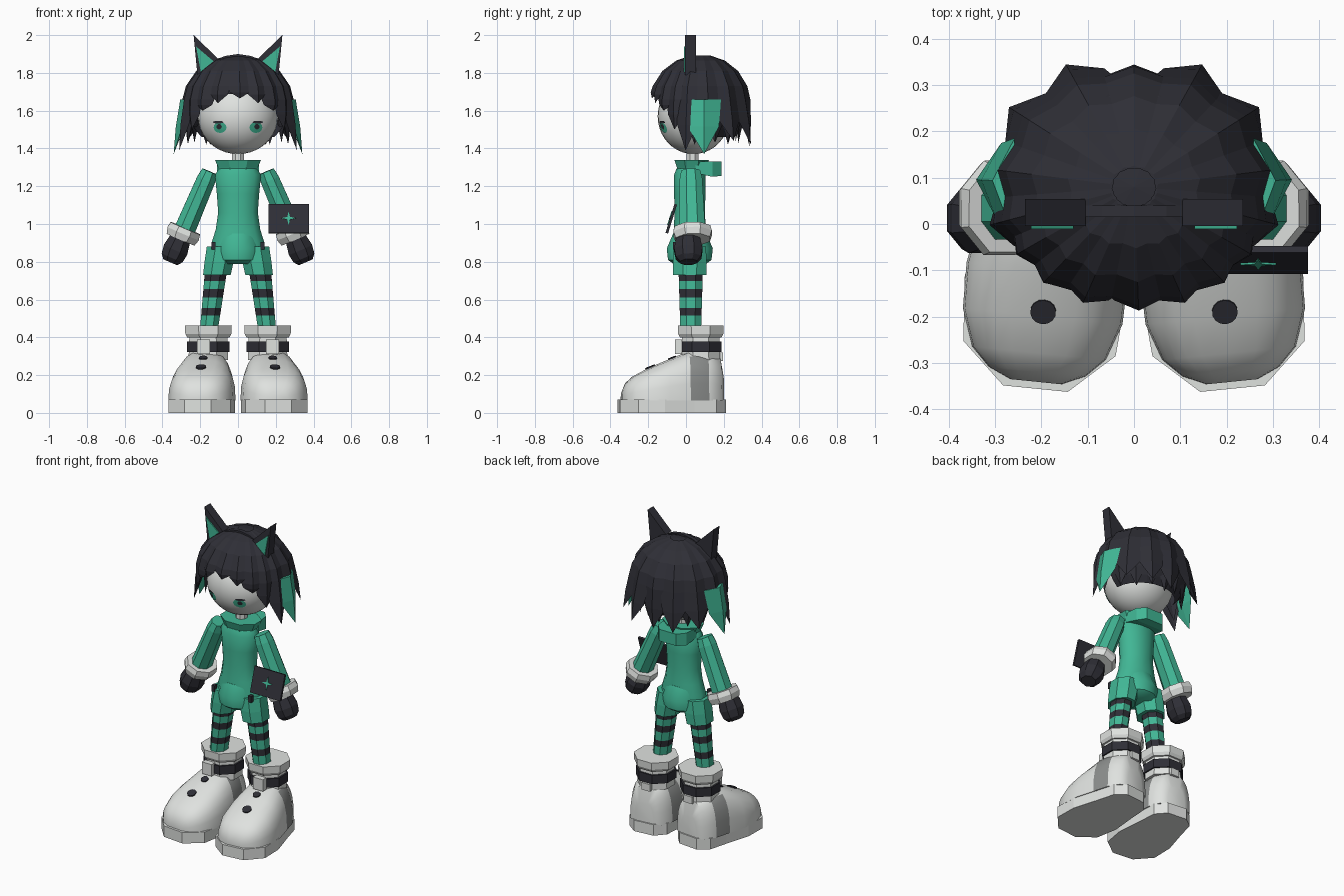
import bpy, bmesh, math
from mathutils import Vector, Matrix

cube = bpy.data.objects.get("Cube")
if cube:
    bpy.data.objects.remove(cube, do_unlink=True)


def material(name, r, g, b):
    m = bpy.data.materials.new(name)
    m.use_nodes = True
    m.diffuse_color = (r, g, b, 1)
    m.node_tree.nodes["Principled BSDF"].inputs["Base Color"].default_value = (r, g, b, 1)
    return m


DARK = material("charcoal", 0.028, 0.028, 0.037)
TEAL = material("teal", 0.053, 0.47, 0.3)
PALE = material("pale grey", 0.74, 0.76, 0.74)
GREY = material("mid grey", 0.26, 0.27, 0.265)


def finish(name, bm, mats, smooth=None, matrix=None):
    bmesh.ops.recalc_face_normals(bm, faces=bm.faces[:])
    mesh = bpy.data.meshes.new(name)
    bm.to_mesh(mesh)
    bm.free()
    for m in mats if isinstance(mats, list) else [mats]:
        mesh.materials.append(m)
    ob = bpy.data.objects.new(name, mesh)
    bpy.context.collection.objects.link(ob)
    if matrix:
        ob.matrix_world = matrix
    if smooth:
        bpy.ops.object.select_all(action="DESELECT")
        ob.select_set(True)
        bpy.context.view_layer.objects.active = ob
        bpy.ops.object.shade_smooth_by_angle(angle=math.radians(smooth))


def loft(name, rings, mats, smooth=None, matrix=None, pick=None):
    """Skin closed rings; pick(ring index, normal) chooses a material slot."""
    bm = bmesh.new()
    rows = [[bm.verts.new(p) for p in ring] for ring in rings]
    n = len(rows[0])
    for i in range(len(rows) - 1):
        for j in range(n):
            k = (j + 1) % n
            f = bm.faces.new((rows[i][j], rows[i][k], rows[i + 1][k], rows[i + 1][j]))
            if pick:
                f.normal_update()
                f.material_index = pick(i, f.normal)
    bm.faces.new(rows[0])
    bm.faces.new(rows[-1])
    bmesh.ops.remove_doubles(bm, verts=bm.verts[:], dist=0.0005)
    finish(name, bm, mats, smooth, matrix)


def ring(centre, rx, ry, n=8, axis=(0, 0, 1)):
    """Regular ring, flat sides to the front, square to the axis."""
    turn = Vector((0, 0, 1)).rotation_difference(Vector(axis))
    c = Vector(centre)
    k = 1 / math.cos(math.pi / n)
    return [c + turn @ Vector((rx * k * math.cos((j + .5) * math.tau / n),
                               ry * k * math.sin((j + .5) * math.tau / n), 0)) for j in range(n)]


def box(name, centre, size, mat, tilt=0):
    bm = bmesh.new()
    bmesh.ops.create_cube(bm, size=1)
    bm.transform(Matrix.Translation(centre) @ Matrix.Rotation(tilt, 4, "X") @ Matrix.Diagonal((*size, 1)))
    finish(name, bm, mat)


# Head, neck and eyes
HEAD, HR = Vector((0, 0.04, 1.57)), Vector((0.212, 0.19, 0.2))
bm = bmesh.new()
bmesh.ops.create_uvsphere(bm, u_segments=32, v_segments=20, radius=1)
bm.transform(Matrix.Translation(HEAD) @ Matrix.Diagonal((*HR, 1)))
finish("head", bm, PALE, 60)
loft("neck", [ring((0, 0.035, z), 0.032, 0.032) for z in (1.28, 1.42)], PALE)


def face_patch(name, cx, cz, w, h, lift, mat, n=16):
    bm = bmesh.new()

    def point(x, z):
        d = 1 - (x / HR.x) ** 2 - ((z - HEAD.z) / HR.z) ** 2
        return bm.verts.new((x, HEAD.y - HR.y * math.sqrt(d) - lift, z))
    mid = point(cx, cz)
    rim = [point(cx + w * math.cos(i * math.tau / n), cz + h * math.sin(i * math.tau / n)) for i in range(n)]
    for i in range(n):
        bm.faces.new((mid, rim[i - 1], rim[i]))
    finish(name, bm, mat)


for s, side in ((1, "left"), (-1, "right")):
    face_patch(side + "_eye_iris", s * 0.095, 1.511, 0.034, 0.029, 0.003, TEAL)
    face_patch(side + "_eye_pupil", s * 0.1, 1.515, 0.014, 0.014, 0.005, DARK)
    face_patch(side + "_eye_lash", s * 0.105, 1.539, 0.028, 0.007, 0.006, DARK)

# Hair: an inner cap covered with pointed locks
HC, HZ = 0.08, 1.64


def hair_point(deg, z, flare, k=1.0):
    a = math.radians(deg)
    if z > HZ:
        k *= math.sqrt(max(0, 1 - ((z - HZ) / 0.257) ** 2))
    else:
        k *= 1 + flare * (HZ - z)
    depth = 0.262 if math.cos(a) > 0 else 0.25
    return Vector((0.285 * k * math.sin(a), HC - depth * k * math.cos(a), z))


def lock(name, deg, half, tip, flare=0.0, mat=DARK, top=1.893, out=1.0):
    zs = [z for z in (1.893, 1.865, 1.81, 1.73, 1.66) if tip + 0.05 < z <= top]
    zs += [zs[-1] + (tip - zs[-1]) * t for t in (0.5, 1)]
    rings = []
    for i, z in enumerate(zs):
        w = half * (0 if i == len(zs) - 1 else 0.8 if i == len(zs) - 2 else 1)
        rings.append([hair_point(deg - w, z, flare, out * (0.97 if w else 1)),
                      hair_point(deg, z, flare, out * (1.045 if w else 1)),
                      hair_point(deg + w, z, flare, out * (0.97 if w else 1)),
                      hair_point(deg, z, flare, out * (0.9 if w else 1))])
    loft(name, rings, mat)


bm = bmesh.new()
bmesh.ops.create_uvsphere(bm, u_segments=24, v_segments=16, radius=1)
bm.transform(Matrix.Translation((0, HC, HZ)) @ Matrix.Diagonal((0.274, 0.243, 0.252, 1)))
bmesh.ops.delete(bm, geom=[v for v in bm.verts if v.co.z < (1.68 if v.co.y < 0.03 else 1.45)], context="VERTS")
finish("hair_cap", bm, DARK)
lock("fringe_centre", 2, 14, 1.665)
lock("back_lock_centre", 180, 18, 1.41, 0.1)
lock("nape_lock_centre", 180, 16, 1.42, -0.7, DARK, 1.7, 0.92)
LOCKS = (("fringe_inner", 22, 13, 1.64, 0), ("fringe_middle", 41, 14, 1.6, 0),
         ("fringe_outer", 58, 14, 1.5, 0.1), ("side_lock", 74, 15, 1.39, 0.55),
         ("crown_side", 98, 18, 1.58, 0.2), ("back_outer", 126, 19, 1.44, 0.85),
         ("back_inner", 154, 17, 1.42, 0.8))
UNDER_LOCKS = (("cheek_lock", 82, 14, 1.42, 0.1), ("nape_outer", 110, 17, 1.43, -0.3),
               ("nape_middle", 134, 16, 1.42, -0.5), ("nape_inner", 158, 16, 1.44, -0.7))
for s, side in ((1, "left"), (-1, "right")):
    for label, deg, half, tip, flare in LOCKS:
        lock(f"{side}_{label}", s * deg, half, tip, flare)
    for label, deg, half, tip, flare in UNDER_LOCKS:
        lock(f"{side}_{label}", s * deg, half, tip, flare, DARK, 1.7, 0.92)
    lock(side + "_teal_lock", s * 93, 22, 1.37, 0.6, TEAL, 1.66, 1.03)

# Pointed ears with coloured fronts, joined by a thin band
for s, side in ((1, "left"), (-1, "right")):
    outer = ((0.235, 2.0), (0.215, 1.79), (0.105, 1.875))
    inner = ((0.222, 1.94), (0.197, 1.805), (0.13, 1.862))
    loft(side + "_ear", [[(s * x, y, z) for x, z in outer] for y in (-0.004, 0.054)], DARK)
    loft(side + "_ear_lining", [[(s * x, y, z) for x, z in inner] for y in (-0.011, -0.003)], TEAL)
band = [(x / 100, 1.9 - 2.2 * (x / 100) ** 2) for x in (-13, -7, 0, 7, 13)]
loft("ear_band", [[(x, y, z + dz) for y, dz in ((0.015, -0.03), (0.015, 0), (0.04, 0), (0.04, -0.03))]
                  for x, z in band], DARK)

# Torso, collar, hood and seat
loft("torso", [ring((0, 0.02, z), rx, ry, 12) for z, rx, ry in (
    (0.84, 0.145, 0.09), (0.9, 0.14, 0.09), (0.97, 0.118, 0.085), (1.06, 0.105, 0.08),
    (1.16, 0.112, 0.083), (1.26, 0.122, 0.083), (1.295, 0.1, 0.07))], TEAL, 40)
loft("collar", [ring((0, 0.03, z), r, r * 0.75) for z, r in ((1.27, 0.095), (1.3, 0.105), (1.34, 0.122))], TEAL)
loft("hood", [[(-w, y, lo), (w, y, lo), (w, y, 1.33), (-w, y, 1.33)]
              for y, w, lo in ((0.05, 0.11, 1.27), (0.14, 0.1, 1.25), (0.187, 0.06, 1.255))], TEAL)
loft("seat", [ring((0, 0.02, z), rx, ry, 12) for z, rx, ry in (
    (0.788, 0.09, 0.085), (0.81, 0.118, 0.115), (0.87, 0.122, 0.122), (0.95, 0.1, 0.088))], TEAL, 40)

for s, side in ((1, "left"), (-1, "right")):
    # Arm, cuff and hand
    a, b = Vector((s * 0.15, 0.025, 1.278)), Vector((s * 0.29, 0.035, 0.95))
    d = (a - b).normalized()
    loft(side + "_sleeve", [ring(a, 0.042, 0.05, 8, d), ring(a - d * 0.05, 0.05, 0.06, 8, d),
                            ring(b, 0.056, 0.068, 8, d)], TEAL)
    loft(side + "_cuff", [ring(b + d * t, r, r * 1.13, 8, d)
                          for t, r in ((-0.035, 0.08), (0.0, 0.09), (0.03, 0.084))], PALE)
    h = Vector((s * 0.327, 0.012, 0.872))
    loft(side + "_hand", [ring(h + d * t, r, r * 1.12, 8, d) for t, r in (
        (-0.08, 0.04), (-0.055, 0.06), (-0.01, 0.067), (0.06, 0.055))], DARK)

    # Shorts, hip pocket and striped leg
    loft(side + "_shorts_leg", [ring((s * x, 0.02, z), rx, ry) for x, z, rx, ry in (
        (0.085, 0.88, 0.08, 0.085), (0.1, 0.8, 0.077, 0.09), (0.112, 0.73, 0.073, 0.088))], TEAL)
    box(side + "_hip_pocket", (s * 0.13, -0.055, 0.885), (0.022, 0.026, 0.04), DARK)
    levels = (0.76, 0.732, 0.698, 0.655, 0.612, 0.556, 0.515, 0.44)
    loft(side + "_striped_leg", [ring((s * (0.118 + (0.74 - z) * 0.12), 0.025, z), 0.058 - (0.74 - z) * 0.035,
                                      0.064 - (0.74 - z) * 0.03) for z in levels], [TEAL, DARK],
         pick=lambda i, nrm: i % 2)

    # Boot, built straight and turned slightly outward
    place = Matrix.Translation((s * 0.177, 0, 0)) @ Matrix.Rotation(s * 0.1, 4, "Z")
    half = ((0.065, 0.205), (0.125, 0.15), (0.145, 0.03), (0.176, -0.13), (0.165, -0.27), (0.07, -0.357))
    outline = list(half) + [(-x, y) for x, y in reversed(half)]
    loft(side + "_sole", [[(x, y, z) for x, y in outline] for z in (0, 0.07)], PALE, matrix=place)
    body = []
    for y, w, top in ((0.197, 0.06, 0.2), (0.18, 0.105, 0.29), (0.11, 0.138, 0.325), (0.01, 0.155, 0.325),
                      (-0.1, 0.175, 0.28), (-0.2, 0.173, 0.238), (-0.28, 0.145, 0.195), (-0.32, 0.105, 0.16),
                      (-0.342, 0.055, 0.11)):
        arc = [math.pi * j / 12 for j in range(13)]
        body.append([(math.copysign(w * abs(math.cos(t)) ** 0.68, math.cos(t)), y,
                      0.065 + (top - 0.065) * max(0, math.sin(t)) ** 0.78) for t in arc])
    loft(side + "_boot", body, [PALE, GREY], 50, place,
         pick=lambda i, nrm: int(i == 2 and abs(nrm.x) > 0.55))
    for label, y, z, r in (("toe", -0.19, 0.243, 0.027), ("instep", -0.075, 0.291, 0.022)):
        slope = Vector((0, -0.4, 1)).normalized()
        c = Vector((0, y, z))
        loft(f"{side}_{label}_dot", [ring(c + slope * t, r, r, 14, slope) for t in (-0.004, 0.004)],
             DARK, matrix=place)

    # Ankle, strap and boot cuff
    for label, profile, mat in (
            ("ankle", ((0.28, 0.105), (0.42, 0.1)), PALE),
            ("strap", ((0.322, 0.112), (0.378, 0.112)), DARK),
            ("boot_cuff", ((0.4, 0.112), (0.418, 0.122), (0.462, 0.124)), PALE)):
        loft(f"{side}_{label}", [ring((s * 0.157, 0.078, z), r, r * 0.98) for z, r in profile], mat)
    box(side + "_tongue", (s * 0.182, -0.04, 0.35), (0.07, 0.035, 0.075), PALE)
    box(side + "_heel_tab", (s * 0.15, 0.185, 0.296), (0.06, 0.02, 0.045), PALE)

# Tablet with a star on its front
box("tablet", (0.268, -0.078, 1.028), (0.215, 0.014, 0.16), DARK, -0.3)
tilt = Matrix.Translation((0.268, -0.078, 1.028)) @ Matrix.Rotation(-0.3, 4, "X")
star = [(r * math.cos(i * math.pi / 4), r * math.sin(i * math.pi / 4))
        for i, r in enumerate((0.038, 0.01) * 4)]
loft("tablet_star", [[(x, y, z) for x, z in star] for y in (-0.011, -0.006)], TEAL, matrix=tilt)
